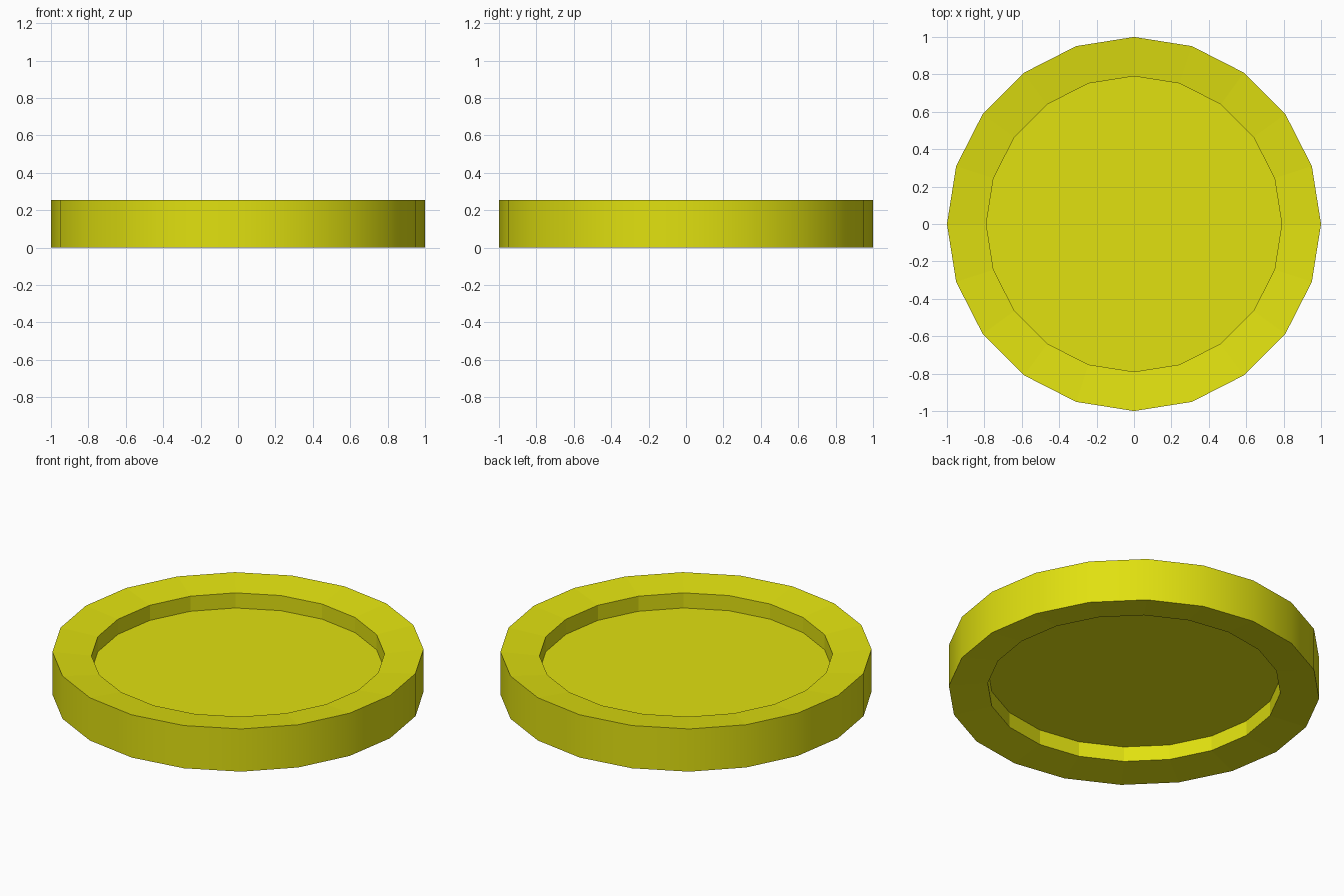
import bpy, bmesh, math

if "Cube" in bpy.data.objects:
    bpy.data.objects.remove(bpy.data.objects["Cube"])

SIDES = 20
H = 0.254

mat = bpy.data.materials.new("yellow")
mat.diffuse_color = (0.75, 0.75, 0.005, 1)
mat.use_nodes = True
mat.node_tree.nodes["Principled BSDF"].inputs["Base Color"].default_value = mat.diffuse_color

# Half-section (radius, z): lower recess, sloped rim, outer wall, mirrored above
lower = [(0.79, 0.115), (0.79, 0.025), (1.0, 0.0)]
profile = lower + [(r, H - z) for r, z in reversed(lower)]

bm = bmesh.new()
rings = []
for r, z in profile:
    rings.append([bm.verts.new((r * math.cos(2 * math.pi * i / SIDES),
                                r * math.sin(2 * math.pi * i / SIDES), z))
                  for i in range(SIDES)])

# Sides between rings; only the outer wall is smooth
for k in range(len(rings) - 1):
    a, b = rings[k], rings[k + 1]
    for i in range(SIDES):
        j = (i + 1) % SIDES
        f = bm.faces.new((a[i], a[j], b[j], b[i]))
        f.smooth = (k == 2)

# Thin web closing the middle, recessed on both sides
bm.faces.new(rings[0])
bm.faces.new(rings[-1])
bmesh.ops.recalc_face_normals(bm, faces=bm.faces[:])

# Keep the rim edges sharp
for e in bm.edges:
    if len(e.link_faces) == 2 and e.calc_face_angle() > math.radians(40):
        e.smooth = False

mesh = bpy.data.meshes.new("recessed_disc")
bm.to_mesh(mesh)
bm.free()
mesh.materials.append(mat)
disc = bpy.data.objects.new("recessed_disc", mesh)
bpy.context.collection.objects.link(disc)
